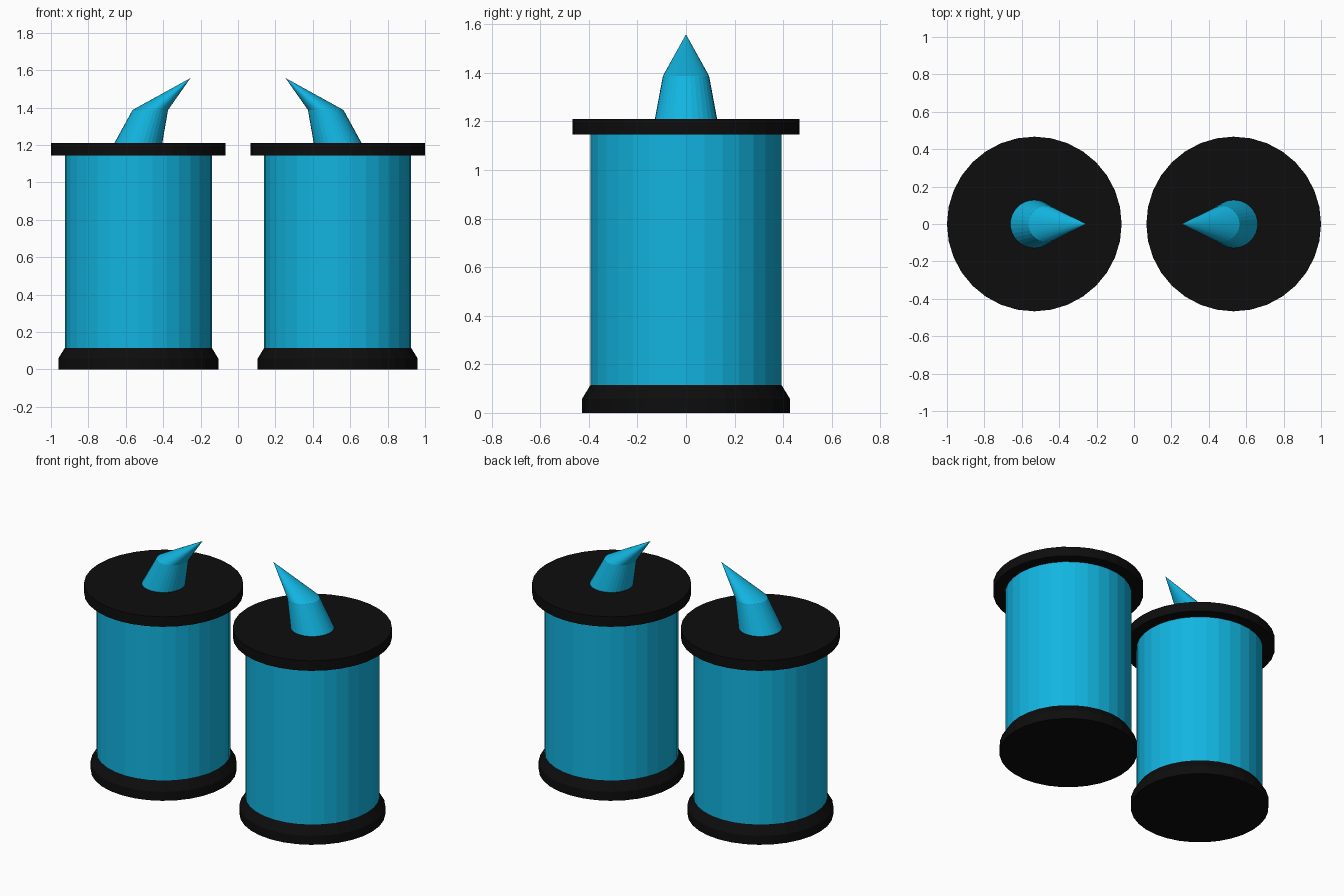
import bpy, bmesh, math

if "Cube" in bpy.data.objects:
    bpy.data.objects.remove(bpy.data.objects["Cube"])

SIDES = 32
CENTRE = 0.533


def material(name, colour):
    m = bpy.data.materials.new(name)
    m.diffuse_color = (*colour, 1.0)
    m.use_nodes = True
    m.node_tree.nodes["Principled BSDF"].inputs["Base Color"].default_value = m.diffuse_color
    return m


blue = material("bright blue", (0.006, 0.46, 0.75))
black = material("black", (0.004, 0.004, 0.004))


def loft(name, rings, mat):
    """Stack of horizontal rings (x, z, radius); radius 0 makes a point."""
    bm = bmesh.new()
    loops = []
    for x, z, r in rings:
        if r == 0:
            loops.append([bm.verts.new((x, 0, z))] * SIDES)
        else:
            angles = [2 * math.pi * i / SIDES for i in range(SIDES)]
            loops.append([bm.verts.new((x + r * math.cos(a), r * math.sin(a), z))
                          for a in angles])
    for low, high in zip(loops, loops[1:]):
        for i in range(SIDES):
            j = (i + 1) % SIDES
            corners = [low[i], low[j], high[j], high[i]]
            bm.faces.new(list(dict.fromkeys(corners)))
    # Flat end caps
    for loop, (x, z, r) in ((loops[0], rings[0]), (loops[-1], rings[-1])):
        if r > 0:
            bm.faces.new(loop)
    bmesh.ops.recalc_face_normals(bm, faces=bm.faces)
    mesh = bpy.data.meshes.new(name)
    bm.to_mesh(mesh)
    bm.free()
    mesh.materials.append(mat)
    obj = bpy.data.objects.new(name, mesh)
    bpy.context.collection.objects.link(obj)


for side, s in (("left", -1), ("right", 1)):
    c = s * CENTRE
    # Base with chamfered upper edge
    loft(side + "_base", [(c, 0, 0.428), (c, 0.058, 0.428), (c, 0.115, 0.393)], black)
    # Drum body
    loft(side + "_body", [(c, 0.115, 0.393), (c, 1.145, 0.393)], blue)
    # Wide flat lid
    loft(side + "_lid", [(c, 1.145, 0.467), (c, 1.21, 0.467)], black)
    # Bent pointed spout leaning toward the middle
    loft(side + "_spout", [(c, 1.21, 0.128), (s * 0.469, 1.387, 0.095),
                           (s * 0.254, 1.558, 0)], blue)
